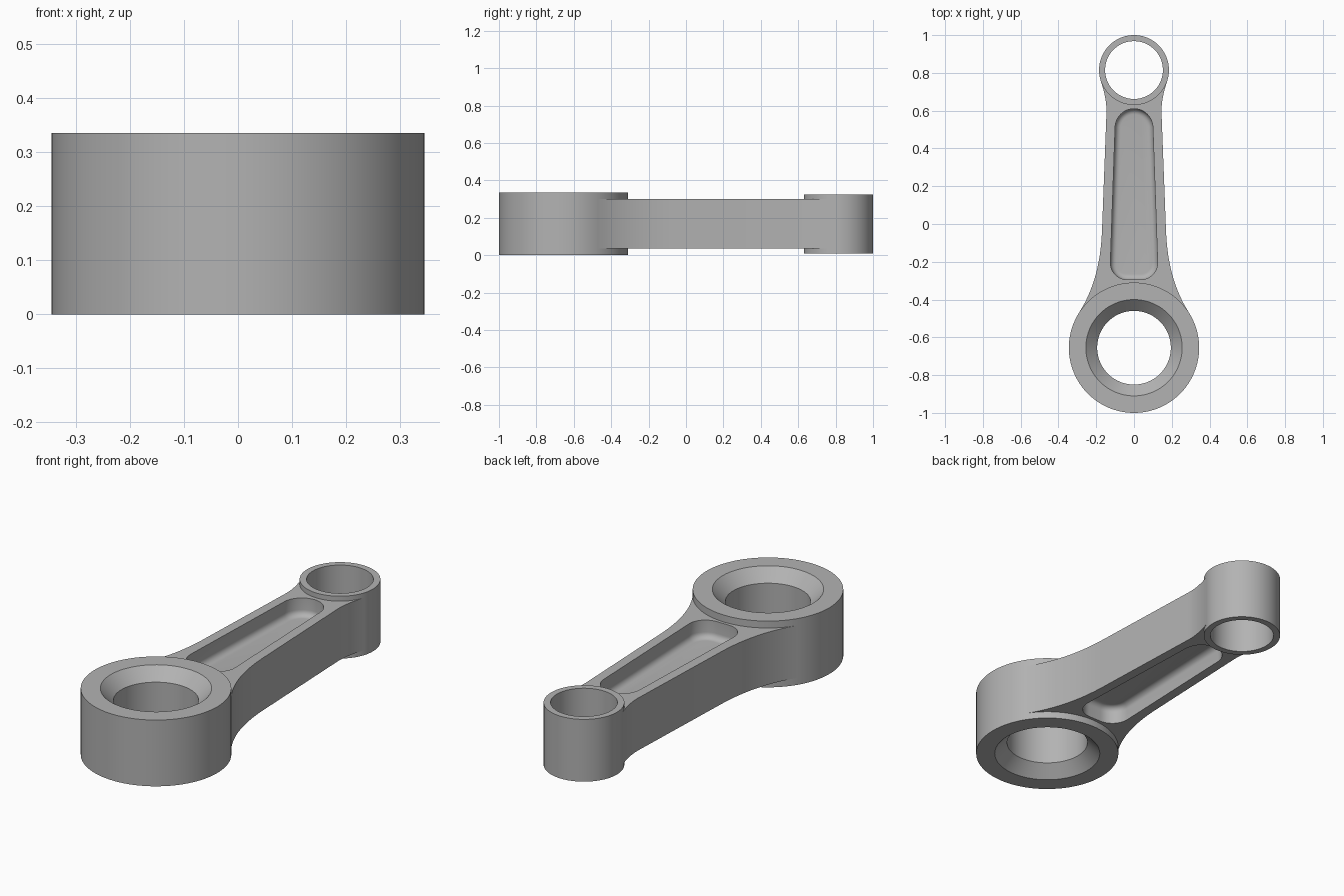
import bpy, bmesh
from math import sin, cos, pi, radians, atan2
from mathutils import Matrix, Vector

cube = bpy.data.objects.get("Cube")
if cube:
    bpy.data.objects.remove(cube, do_unlink=True)

MID = 0.1675                      # height of the symmetry plane
BIG_Y, SMALL_Y = -0.655, 0.815    # bore centres
GREY = (0.45, 0.45, 0.45, 1)

steel = bpy.data.materials.new("steel_grey")
steel.diffuse_color = GREY
steel.use_nodes = True
steel.node_tree.nodes["Principled BSDF"].inputs["Base Color"].default_value = GREY


def arc(cx, cy, r, a0, a1, n):
    """Points on an arc, angles in degrees."""
    angles = [radians(a0 + (a1 - a0) * i / n) for i in range(n + 1)]
    return [(cx + r * cos(a), cy + r * sin(a)) for a in angles]


def bezier(p, c, q, n=12):
    p, c, q = Vector(p), Vector(c), Vector(q)
    ts = [i / n for i in range(n + 1)]
    return [tuple(p * (1 - t) ** 2 + c * 2 * t * (1 - t) + q * t * t) for t in ts]


def add_loop(bm, points, z):
    return [bm.verts.new((x, y, z)) for x, y in points]


def skin(bm, a, b):
    """Quads between two closed loops of equal length."""
    n = len(a)
    for i in range(n):
        j = (i + 1) % n
        bm.faces.new((a[i], a[j], b[j], b[i]))


def finish(bm, name, location):
    bmesh.ops.recalc_face_normals(bm, faces=bm.faces[:])
    mesh = bpy.data.meshes.new(name)
    bm.to_mesh(mesh)
    bm.free()
    obj = bpy.data.objects.new(name, mesh)
    obj.location = location
    mesh.materials.append(steel)
    bpy.context.collection.objects.link(obj)
    bpy.ops.object.select_all(action='DESELECT')
    obj.select_set(True)
    bpy.context.view_layer.objects.active = obj
    bpy.ops.object.shade_smooth_by_angle(angle=radians(30))
    return obj


def ring(name, y, profile, segments=96):
    """Revolve a closed (radius, height) profile about the vertical axis."""
    bm = bmesh.new()
    loops = [add_loop(bm, arc(0, 0, r, 0, 360, segments)[:-1], z) for r, z in profile]
    for i, loop in enumerate(loops):
        skin(bm, loop, loops[(i + 1) % len(loops)])
    return finish(bm, name, (0, y, MID))


# Big end, bore chamfered on both faces
H = 0.1675
ring("big_end_ring", BIG_Y,
     [(0.345, -H), (0.345, H), (0.255, H), (0.195, H - 0.06),
      (0.195, 0.06 - H), (0.255, -H)])

# Small end, plain bore
H = 0.1575
ring("small_end_ring", SMALL_Y, [(0.185, -H), (0.185, H), (0.153, H), (0.153, -H)])


# Shank outline: flared sides, ends buried inside the rings
right = (bezier((0.29, -0.468), (0.1815, -0.298), (0.17, -0.05))
         + bezier((0.146, 0.58), (0.142, 0.655), (0.175, 0.755)))
left = [(-x, y) for x, y in reversed(right)]
outline = (right + arc(0, SMALL_Y, 0.17, -22, -158, 24)
           + left + arc(0, BIG_Y, 0.31, 146, 34, 32))


def pocket(inset):
    """Tapered slot: round at the small end, rounded corners at the big end."""
    r = 0.09 - inset
    return (arc(0.035, -0.205, r, -90, 2, 12)
            + arc(0, 0.51, 0.1 - inset, 2, 178, 24)
            + arc(-0.035, -0.205, r, 178, 270, 12))


# Upper half of the shank, then mirrored to the lower half
TOP, DEPTH, FILLET = 0.1325, 0.09, 0.03
bm = bmesh.new()
base = add_loop(bm, outline, 0)
top = add_loop(bm, outline, TOP)
skin(bm, base, top)

# Pocket walls with a filleted floor
steps = [(0, TOP)]
for i in range(7):
    a = i / 6 * pi / 2
    steps.append((FILLET * (1 - cos(a)), TOP - DEPTH + FILLET * (1 - sin(a))))
loops = [add_loop(bm, pocket(inset), z) for inset, z in steps]
for a, b in zip(loops, loops[1:]):
    skin(bm, a, b)
bm.faces.new(loops[-1])

# Flat top face around the pocket
rim = [bm.edges.get((l[i], l[(i + 1) % len(l)])) for l in (top, loops[0]) for i in range(len(l))]
bmesh.ops.triangle_fill(bm, edges=rim, use_beauty=True, normal=(0, 0, 1))

geom = bm.verts[:] + bm.edges[:] + bm.faces[:]
bmesh.ops.mirror(bm, geom=geom, matrix=Matrix(), merge_dist=0.0001, axis='Z')
finish(bm, "shank", (0, 0, MID))
